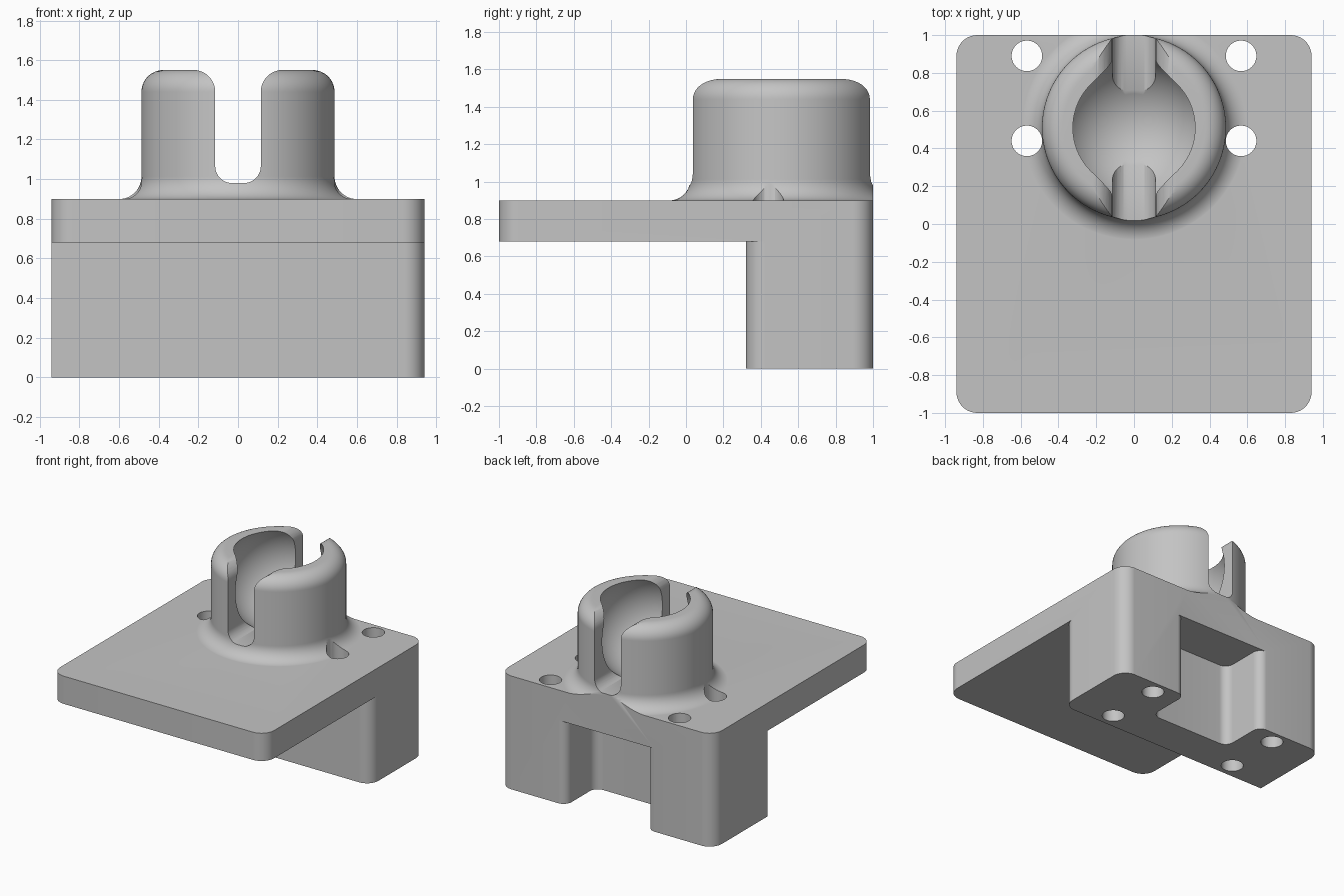
import bpy, bmesh
from math import pi, sin, cos
from mathutils import Vector

cube = bpy.data.objects.get("Cube")
if cube:
    bpy.data.objects.remove(cube, do_unlink=True)

grey = bpy.data.materials.new("plain_grey")
grey.use_nodes = True
COLOUR = (0.55, 0.55, 0.55, 1)
grey.diffuse_color = COLOUR
grey.node_tree.nodes["Principled BSDF"].inputs["Base Color"].default_value = COLOUR


def rounded(corners, steps=10):
    """Outline from (u, v, radius) right-angled corners."""
    out = []
    for i, (u, v, r) in enumerate(corners):
        p = Vector((u, v))
        if r == 0:
            out.append(p)
            continue
        a = (Vector(corners[i - 1][:2]) - p).normalized() * r
        b = (Vector(corners[(i + 1) % len(corners)][:2]) - p).normalized() * r
        for k in range(steps + 1):
            t = k / steps * pi / 2
            out.append(p + a * (1 - sin(t)) + b * (1 - cos(t)))
    return out


def finish(name, bm):
    bmesh.ops.recalc_face_normals(bm, faces=bm.faces)
    mesh = bpy.data.meshes.new(name)
    bm.to_mesh(mesh)
    bm.free()
    mesh.materials.append(grey)
    obj = bpy.data.objects.new(name, mesh)
    bpy.context.collection.objects.link(obj)
    return obj


def prism(name, outline, low, high, along_y=False):
    """Extrude an outline along z, or along y for an x-z outline."""
    bm = bmesh.new()
    place = (lambda p, h: (p.x, h, p.y)) if along_y else (lambda p, h: (p.x, p.y, h))
    face = bm.faces.new([bm.verts.new(place(p, low)) for p in outline])
    top = bmesh.ops.extrude_face_region(bm, geom=[face])["geom"]
    step = Vector((0, high - low, 0) if along_y else (0, 0, high - low))
    bmesh.ops.translate(bm, vec=step, verts=[g for g in top if isinstance(g, bmesh.types.BMVert)])
    return finish(name, bm)


def mirrored(half):
    return half + [(-u, v, r) for u, v, r in reversed(half)]


def lathe(name, profile, centre, sides=96):
    bm = bmesh.new()
    verts = [bm.verts.new((r, 0, z)) for r, z in profile]
    edges = [bm.edges.new(pair) for pair in zip(verts, verts[1:])]
    bmesh.ops.spin(bm, geom=verts + edges, cent=(0, 0, 0), axis=(0, 0, 1),
                   angle=2 * pi, steps=sides, use_duplicate=False)
    bmesh.ops.remove_doubles(bm, verts=bm.verts, dist=0.0001)
    bmesh.ops.translate(bm, vec=centre, verts=bm.verts)
    return finish(name, bm)


def combine(target, tool, operation="DIFFERENCE"):
    mod = target.modifiers.new(tool.name, "BOOLEAN")
    mod.operation, mod.object, mod.solver = operation, tool, "EXACT"
    bpy.context.view_layer.objects.active = target
    bpy.ops.object.modifier_apply(modifier=mod.name)
    bpy.data.objects.remove(tool, do_unlink=True)


W, TOP, PLATE_Z, CY = 0.94, 0.90, 0.68, 0.51

# Plate and rear block start as one rounded slab
bracket = prism("socket_bracket", rounded(mirrored([(W, -1, 0.11), (W, 1, 0.11)])), 0, TOP)

# Space under the plate, leaving one rounded front corner on the block
front_space = rounded([(-1.2, -1.2, 0), (1.2, -1.2, 0), (1.2, 0.421, 0),
                       (W, 0.421, 0), (W, 0.32, 0.1), (-1.2, 0.32, 0)])
combine(bracket, prism("front_space", front_space, -0.2, PLATE_Z))

# Round tower with flared foot and rounded rim
R, FOOT, RIM = 0.487, 0.113, 0.11
profile = [(0, 0.8), (R + FOOT, 0.8)]
quarter = [k / 12 * pi / 2 for k in range(13)]
profile += [(R + FOOT - FOOT * sin(t), TOP - 0.0005 + FOOT * (1 - cos(t))) for t in quarter]
profile += [(R - RIM + RIM * cos(t), 1.55 - RIM + RIM * sin(t)) for t in quarter]
profile += [(0, 1.55)]
combine(bracket, lathe("tower", profile, (0, CY, 0)), "UNION")

# Trim the flared foot flush with the back
combine(bracket, prism("back_trim", rounded(mirrored([(1.2, 0.9995, 0), (1.2, 1.4, 0)])), -0.2, 1.8))

# Notch in the back of the block
notch = mirrored([(0.426, 1.2, 0), (0.426, 1, 0), (0.355, 1, 0.07), (0.355, 0.63, 0.07)])
combine(bracket, prism("back_notch", rounded(notch), -0.2, 0.66))

# Slot through the tower, softened at floor and rim
slot = mirrored([(0.227, 1.8, 0), (0.227, 1.5505, 0), (0.115, 1.5505, 0.11), (0.115, 0.98, 0.085)])
combine(bracket, prism("tower_slot", rounded(slot), -0.3, 1.3, along_y=True))

# Ball socket
ball = [(0.396 * sin(k / 40 * pi), -0.396 * cos(k / 40 * pi)) for k in range(41)]
combine(bracket, lathe("ball_socket", ball, (0, CY, 1.322)))

# Four screw holes
for x in (-0.567, 0.567):
    for y in (0.44, 0.89):
        hole = [(0, -0.2), (0.081, -0.2), (0.081, 1.3), (0, 1.3)]
        combine(bracket, lathe("screw_hole", hole, (x, y, 0), 40))

# Smooth curves, sharp edges
for poly in bracket.data.polygons:
    poly.material_index = 0
bpy.ops.object.select_all(action="DESELECT")
bracket.select_set(True)
bpy.context.view_layer.objects.active = bracket
bpy.ops.object.shade_smooth_by_angle(angle=pi / 6)
